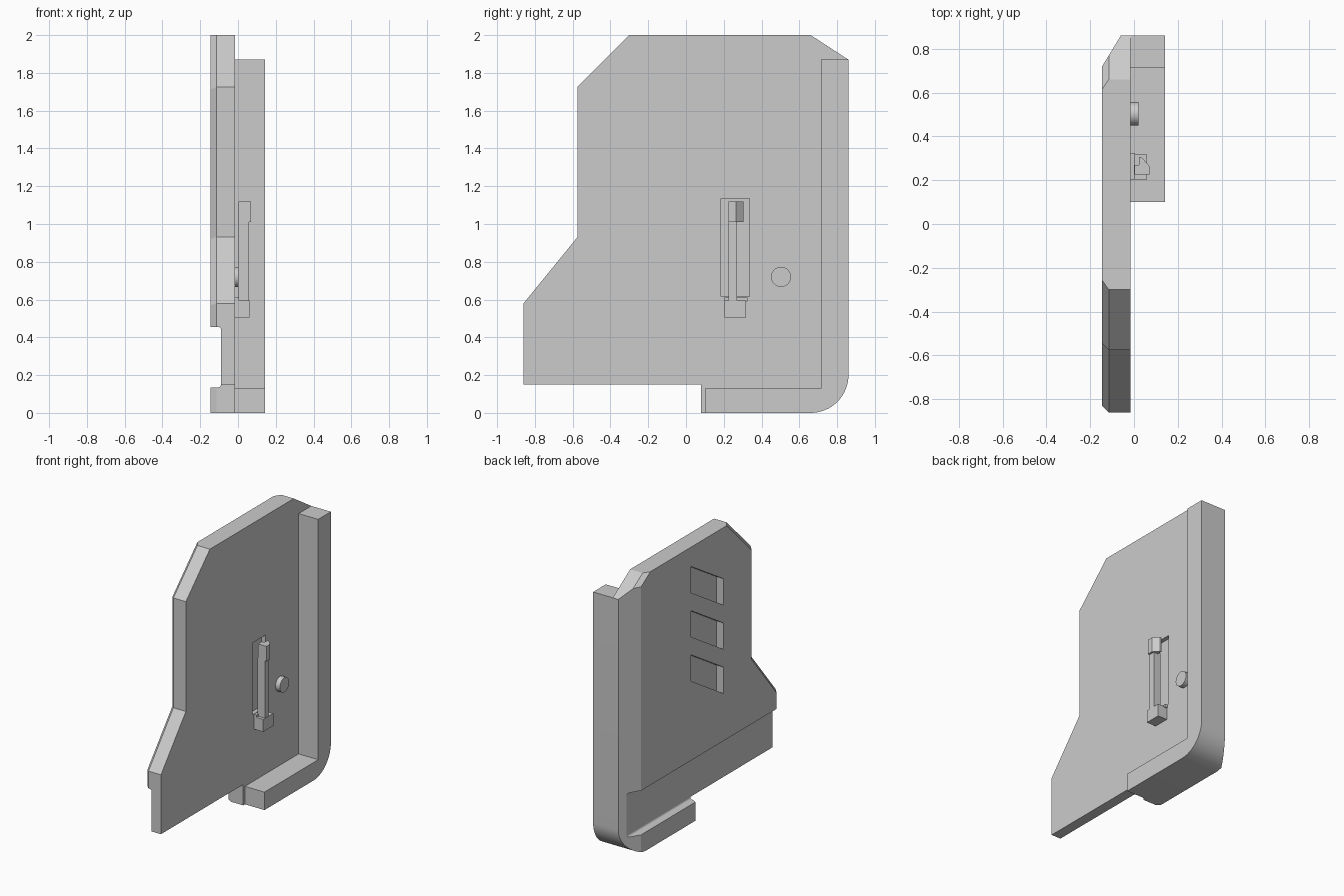
import bpy, bmesh, math
from mathutils import Vector

cube = bpy.data.objects.get("Cube")
if cube:
    bpy.data.objects.remove(cube)

grey = bpy.data.materials.new("plain_grey")
grey.use_nodes = True
grey.diffuse_color = (0.6, 0.6, 0.6, 1)
grey.node_tree.nodes["Principled BSDF"].inputs["Base Color"].default_value = (0.6, 0.6, 0.6, 1)

OUT, MID, IN, RIM = -0.145, -0.115, -0.015, 0.142   # main depths across x
FLOOR = -0.09                                       # depth of outer cuts


def loft(name, rings, cut=None):
    """Skin equal-length rings of points and cap both ends."""
    bm = bmesh.new()
    loops = [[bm.verts.new(p) for p in ring] for ring in rings]
    n = len(loops[0])
    for a, b in zip(loops, loops[1:]):
        for i in range(n):
            j = (i + 1) % n
            bm.faces.new((a[i], a[j], b[j], b[i]))
    bm.faces.new(loops[0])
    bm.faces.new(loops[-1])
    if cut:
        geom = bm.verts[:] + bm.edges[:] + bm.faces[:]
        res = bmesh.ops.bisect_plane(bm, geom=geom, plane_co=cut[0], plane_no=cut[1], clear_outer=True)
        edges = [e for e in res["geom_cut"] if isinstance(e, bmesh.types.BMEdge)]
        bmesh.ops.edgeloop_fill(bm, edges=edges)
    bmesh.ops.recalc_face_normals(bm, faces=bm.faces[:])
    mesh = bpy.data.meshes.new(name)
    bm.to_mesh(mesh)
    bm.free()
    mesh.materials.append(grey)
    obj = bpy.data.objects.new(name, mesh)
    bpy.context.collection.objects.link(obj)
    return obj


def side_prism(name, outline, x0, x1):
    """Extrude a (y, z) outline along x."""
    return loft(name, [[(x, y, z) for y, z in outline] for x in (x0, x1)])


def rect(y0, y1, z0, z1):
    return [(y0, z0), (y1, z0), (y1, z1), (y0, z1)]


def arc(cy, cz, r, start, end, n):
    angles = [math.radians(start + (end - start) * i / n) for i in range(n + 1)]
    return [(cy + r * math.cos(a), cz + r * math.sin(a)) for a in angles]


def activate(obj):
    bpy.ops.object.select_all(action="DESELECT")
    obj.select_set(True)
    bpy.context.view_layer.objects.active = obj


def carve(obj, cutter):
    mod = obj.modifiers.new("carve", "BOOLEAN")
    mod.operation, mod.solver, mod.object = "DIFFERENCE", "EXACT", cutter
    activate(obj)
    bpy.ops.object.modifier_apply(modifier=mod.name)
    bpy.data.objects.remove(cutter)


# Side panel: full outline, with the front and rear slope edges bevelled outside
corner = arc(0.66, 0.2, 0.2, 0, -90, 16)
full = [(-0.86, 0.15), (-0.86, 0.58), (-0.575, 0.93), (-0.575, 1.725), (-0.3, 2),
        (0.66, 2), (0.86, 1.87)] + corner + [(0.08, 0), (0.08, 0.15)]
inset = [(-0.83, 0.15), (-0.83, 0.57), (-0.545, 0.92), (-0.545, 1.712), (-0.257, 2),
         (0.615, 2), (0.86, 1.84)] + corner + [(0.1, 0), (0.1, 0.15)]
rings = [[(x, y, z) for y, z in outline]
         for x, outline in ((OUT, inset), (MID, full), (IN, full))]
rear_bevel = (Vector((-0.06, 0.86, 0)), Vector((-0.14, 0.085, 0)).normalized())
panel = loft("side_panel", rings, rear_bevel)

# Long groove along the lower outer side, with rounded inner corners
groove = ([(-0.3, 0.135)] + arc(FLOOR - 0.015, 0.15, 0.015, -90, 0, 5)
          + arc(FLOOR - 0.015, 0.44, 0.015, 0, 90, 5) + [(-0.3, 0.455)])
carve(panel, loft("groove_cutter", [[(x, y, z) for x, z in groove] for y in (-1, 1)]))

# Three slanted vent pockets
for i in range(3):
    top = 1.86 - 0.32 * i
    vent = [(0.15, top), (0.15, top - 0.19), (-0.22, top - 0.42), (-0.22, top - 0.23)]
    carve(panel, side_prism("vent_cutter", vent, -0.3, FLOOR))

# Shallow pocket behind the latch
carve(panel, side_prism("latch_pocket_cutter", rect(0.185, 0.335, 0.615, 1.135), IN - 0.03, 0.1))

# L-shaped rim along the back and bottom
rim_outline = ([(0.1, 0.13), (0.715, 0.13), (0.715, 1.87), (0.86, 1.87)]
               + corner + [(0.1, 0)])
rim = side_prism("rim", rim_outline, IN, RIM)

# Latch: foot, springy stem and hooked tip
side_prism("latch_foot", rect(0.203, 0.318, 0.505, 0.595), IN - 0.005, 0.06)
side_prism("latch_foot_step", rect(0.203, 0.325, 0.59, 0.612), IN - 0.005, 0.005)
side_prism("latch_stem", rect(0.225, 0.27, 0.59, 1.02), 0.0, 0.057)
hook = [(0.003, 0.225), (0.07, 0.225), (0.07, 0.265), (0.035, 0.305), (0.022, 0.305), (0.022, 0.27), (0.003, 0.27)]
loft("latch_hook", [[(x, y, z) for x, y in hook] for z in (1.01, 1.118)])

# Round peg
peg = side_prism("peg", arc(0.503, 0.72, 0.053, 0, 350, 35), IN - 0.005, 0.02)

# Smooth the rounded parts only
for obj in (panel, rim, peg):
    activate(obj)
    bpy.ops.object.shade_smooth_by_angle(angle=math.radians(25))
